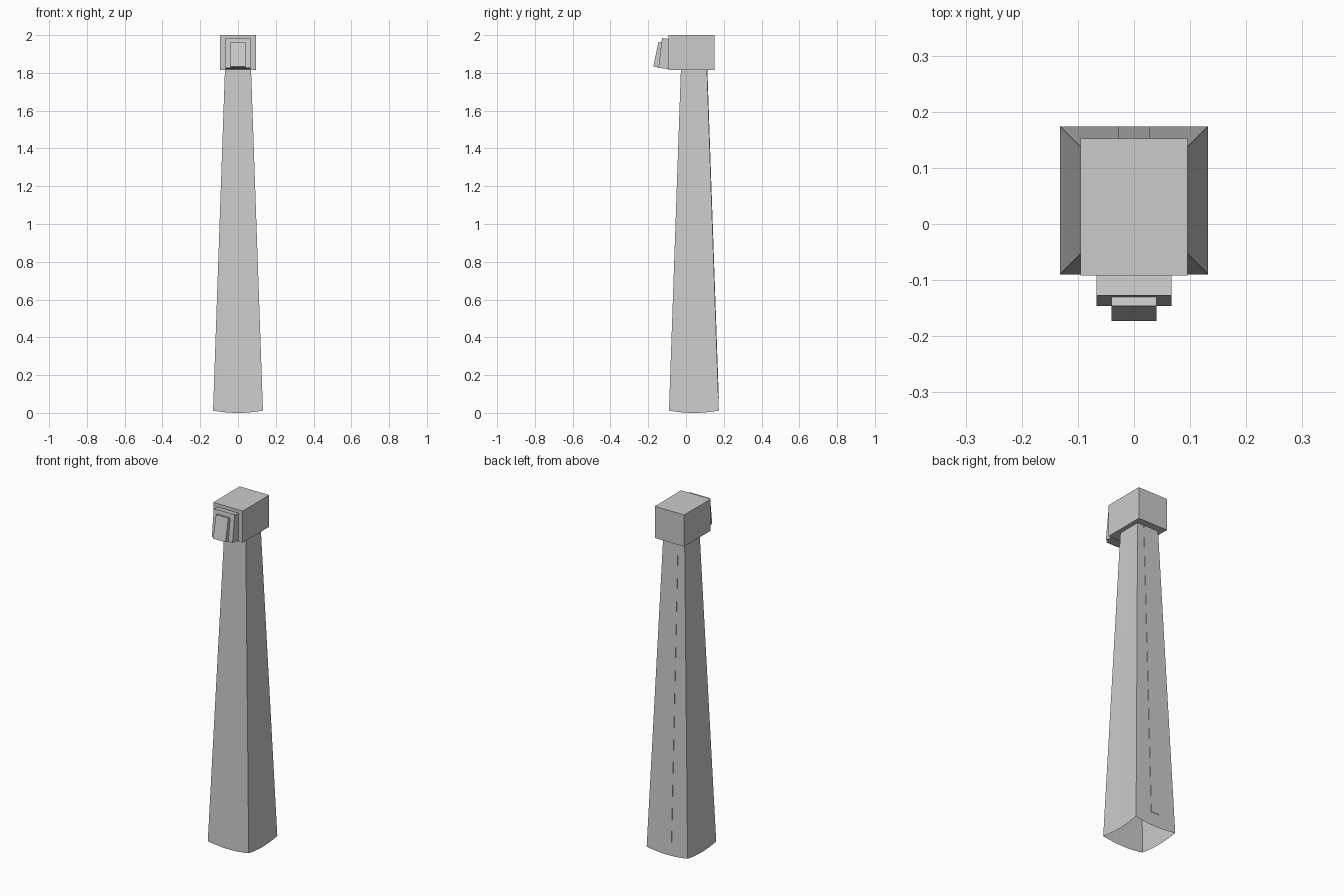
import bpy, bmesh

cube = bpy.data.objects.get("Cube")
if cube:
    bpy.data.objects.remove(cube, do_unlink=True)

grey = bpy.data.materials.new("plain_grey")
grey.use_nodes = True
colour = (0.6, 0.6, 0.6, 1)
grey.diffuse_color = colour
grey.node_tree.nodes["Principled BSDF"].inputs["Base Color"].default_value = colour


def finish(name, bm):
    bmesh.ops.recalc_face_normals(bm, faces=bm.faces)
    mesh = bpy.data.meshes.new(name)
    bm.to_mesh(mesh)
    bm.free()
    mesh.materials.append(grey)
    bpy.context.collection.objects.link(bpy.data.objects.new(name, mesh))


def extrude_profile(name, profile, half):
    """Solid with a (y, z) side profile, spanning -half to half in x."""
    bm = bmesh.new()
    face = bm.faces.new([bm.verts.new((-half, y, z)) for y, z in profile])
    new = bmesh.ops.extrude_face_region(bm, geom=[face])["geom"]
    moved = [v for v in new if isinstance(v, bmesh.types.BMVert)]
    bmesh.ops.translate(bm, verts=moved, vec=(2 * half, 0, 0))
    finish(name, bm)


# Tapered hollow post, open below, its lower edges bowed downwards
BASE, TOP, MID_Y, NECK, SAG, STEPS = 0.132, 0.069, 0.042, 1.82, 0.012, 8


def ring(bm, half, z, sag):
    corners = [(-1, -1), (1, -1), (1, 1), (-1, 1)]
    verts = []
    for (ax, ay), (bx, by) in zip(corners, corners[1:] + corners[:1]):
        for i in range(STEPS):
            t = i / STEPS
            verts.append(bm.verts.new((
                half * (ax + (bx - ax) * t),
                MID_Y + half * (ay + (by - ay) * t),
                z - sag * 4 * t * (1 - t))))
    return verts


bm = bmesh.new()
low = ring(bm, BASE, SAG, SAG)
high = ring(bm, TOP, NECK, 0)
for i in range(len(low)):
    j = (i + 1) % len(low)
    bm.faces.new((low[i], low[j], high[j], high[i]))
bm.faces.new(high)
finish("post", bm)


# Thin cover strip down the back of the post
def back_y(z):
    return MID_Y + BASE + (TOP - BASE) * (z - SAG) / (NECK - SAG)


STRIP_LOW, PROUD = 0.08, 0.002
extrude_profile("back_strip", [
    (back_y(STRIP_LOW) - PROUD, STRIP_LOW), (back_y(STRIP_LOW) + PROUD, STRIP_LOW),
    (back_y(NECK) + PROUD, NECK), (back_y(NECK) - PROUD, NECK)], 0.028)

# Box head with two stepped, tilted plates on the front
extrude_profile("head", [(-0.092, 1.815), (0.152, 1.815), (0.152, 2), (-0.092, 2)], 0.095)
extrude_profile("front_plate", [
    (-0.09, 1.82), (-0.146, 1.827), (-0.127, 1.984), (-0.09, 1.98)], 0.067)
extrude_profile("front_panel", [
    (-0.143, 1.828), (-0.173, 1.834), (-0.146, 1.964), (-0.125, 1.96)], 0.04)
